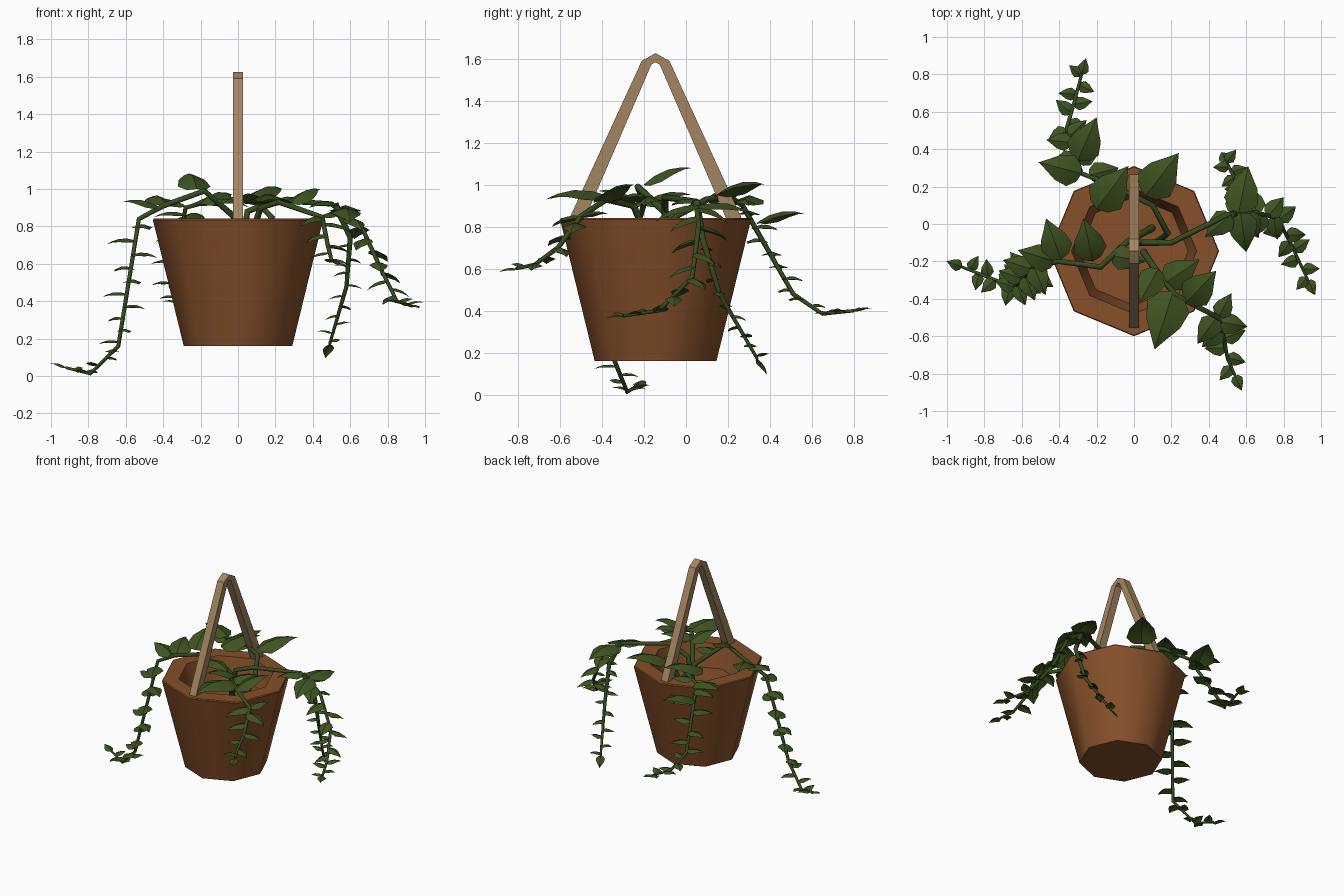
import bpy, math
from mathutils import Vector

cube = bpy.data.objects.get("Cube")
if cube:
    bpy.data.objects.remove(cube, do_unlink=True)


def material(name, rgb):
    m = bpy.data.materials.new(name)
    m.use_nodes = True
    m.diffuse_color = (*rgb, 1)
    m.node_tree.nodes["Principled BSDF"].inputs["Base Color"].default_value = (*rgb, 1)
    return m


TERRACOTTA = material("terracotta", (.24, .08, .023))
TAN = material("tan wood", (.37, .235, .12))
LEAF = material("leaf green", (.05, .088, .015))
STEM = material("stem green", (.037, .072, .014))


def select(ob):
    bpy.ops.object.select_all(action='DESELECT')
    ob.select_set(True)
    bpy.context.view_layer.objects.active = ob


def mesh_object(name, verts, faces, mat, angle):
    me = bpy.data.meshes.new(name)
    me.from_pydata(verts, [], faces)
    me.materials.append(mat)
    ob = bpy.data.objects.new(name, me)
    bpy.context.collection.objects.link(ob)
    select(ob)
    bpy.ops.object.shade_smooth_by_angle(angle=math.radians(angle))
    return ob


def tube(name, path, start, end, mat):
    """Round tube along a path, tapering from start to end radius."""
    cu = bpy.data.curves.new(name, 'CURVE')
    cu.dimensions = '3D'
    cu.bevel_depth = 1
    cu.bevel_resolution = 2
    cu.use_fill_caps = True
    sp = cu.splines.new('POLY')
    sp.points.add(len(path) - 1)
    for i, (pt, co) in enumerate(zip(sp.points, path)):
        pt.co = (*co, 1)
        pt.radius = start + (end - start) * i / (len(path) - 1)
    ob = bpy.data.objects.new(name, cu)
    bpy.context.collection.objects.link(ob)
    cu.materials.append(mat)
    select(ob)
    bpy.ops.object.convert(target='MESH')
    bpy.ops.object.shade_smooth_by_angle(angle=math.radians(50))


# Eight-sided pot, with rim and raised floor
SIDES, POT_Y = 8, -.145
profile = [(.29, .16), (.455, .835), (.45, .842), (.335, .842), (.29, .67)]
verts, faces = [], []
for r, z in profile:
    for k in range(SIDES):
        a = math.tau * k / SIDES
        verts.append((r * math.cos(a), POT_Y + r * math.sin(a), z))
for j in range(len(profile) - 1):
    for k in range(SIDES):
        n = (k + 1) % SIDES
        faces.append((j * SIDES + k, j * SIDES + n, (j + 1) * SIDES + n, (j + 1) * SIDES + k))
faces.append(tuple(reversed(range(SIDES))))
faces.append(tuple(range((len(profile) - 1) * SIDES, len(profile) * SIDES)))
mesh_object("pot", verts, faces, TERRACOTTA, 46)

# Flat-sided hanging handle: outer and inner edge, mirrored about the pot's centre
outer = [(.415, .83), (.066, 1.59), (0, 1.627)]
inner = [(.34, .83), (.02, 1.572), (0, 1.584)]
verts, faces = [], []
for o, i in zip(outer + outer[1::-1], inner + inner[1::-1]):
    flip = 1 if len(verts) < 4 * len(outer) else -1
    for (d, z), x in ((o, -.028), (o, .028), (i, .028), (i, -.028)):
        verts.append((x, POT_Y + flip * d, z))
for s in range(0, len(verts) - 4, 4):
    for k in range(4):
        n = (k + 1) % 4
        faces.append((s + k, s + n, s + 4 + n, s + 4 + k))
faces += [(3, 2, 1, 0), tuple(range(len(verts) - 4, len(verts)))]
mesh_object("handle", verts, faces, TAN, 20)

# Leaf outline: distance along the midrib, half width
OUTLINE = [(.06, .2), (.26, .36), (.55, .29), (.81, .12)]


def add_leaf(verts, faces, base, tip):
    """Pointed leaf folded along its midrib, arching from base to tip."""
    base, tip = Vector(base), Vector(tip)
    axis = tip - base
    size = axis.length
    side = axis.cross(Vector((0, 0, 1))).normalized()
    up = side.cross(axis).normalized()
    o = len(verts)
    verts.append(base)
    for t, w in OUTLINE:
        mid = base + axis * t + up * size * .5 * t * (1 - t)
        edge = up * size * w * .36
        verts.extend((mid + side * size * w - edge, mid, mid - side * size * w - edge))
    verts.append(tip)
    faces.extend(((o, o + 2, o + 1), (o, o + 3, o + 2)))
    for i in range(len(OUTLINE) - 1):
        q = o + 1 + 3 * i
        faces.extend(((q, q + 1, q + 4, q + 3), (q + 1, q + 2, q + 5, q + 4)))
    q = o + 1 + 3 * (len(OUTLINE) - 1)
    faces.extend(((q, q + 1, q + 3), (q + 1, q + 2, q + 3)))


# Vines: path, path index where small leaves begin, first leaf size, leaf droop
vines = {
    "right_vine": ([(.1, -.02, .67), (-.03, -.09, .86), (-.18, -.23, .99), (-.4, -.2, .91),
                    (-.53, -.22, .84), (-.64, -.34, .16), (-.79, -.28, .012),
                    (-.92, -.23, .045)], 4, .17, .12),
    "back_vine": ([(.12, -.1, .67), (.18, -.05, .85), (.1, .1, .93), (-.1, .2, .95),
                   (-.28, .27, .9), (-.36, .51, .48), (-.32, .65, .385),
                   (-.28, .8, .4)], 4, .17, .1),
    "left_vine": ([(.02, -.1, .67), (.05, -.1, .88), (.2, -.1, .94), (.5, .05, .92),
                   (.66, .06, .8), (.77, .03, .56), (.85, -.13, .4), (.93, -.3, .375)],
                  3, .18, .5),
    "left_branch": ([(.52, .05, .92), (.6, .08, .74), (.58, .16, .48), (.49, .34, .17)],
                    1, .09, .3),
    "front_vine": ([(.05, -.15, .67), (.12, -.25, .9), (.22, -.38, .93), (.45, -.5, .85),
                    (.48, -.61, .7), (.5, -.72, .62), (.54, -.81, .6)], 3, .17, .35),
}
TURNS = [65, -65, 100, -100]
for name, (path, first, large, droop) in vines.items():
    tube(name, path, .019, .008, STEM)
    pts = [Vector(p) for p in path[first:]]
    total = sum((b - a).length for a, b in zip(pts, pts[1:]))
    walked, due, count = 0, .04, 0
    verts, faces = [], []
    for a, b in zip(pts, pts[1:]):
        seg = (b - a).length
        heading = math.atan2(b.y - a.y, b.x - a.x)
        while due < walked + seg:
            f = due / total
            size = large * (1 - f) + .085 * f
            ang = heading + math.radians(TURNS[count % len(TURNS)])
            base = a.lerp(b, (due - walked) / seg)
            out = Vector((math.cos(ang), math.sin(ang), -droop if f < .8 else .1))
            add_leaf(verts, faces, base, base + out.normalized() * size)
            due += .08 - .03 * f
            count += 1
        walked += seg
    # Leaf at the tip of the vine
    out = (pts[-1] - pts[-2]).normalized()
    add_leaf(verts, faces, pts[-1], pts[-1] + out * .09)
    mesh_object(name + "_leaves", verts, faces, LEAF, 25)

# Broad leaves over the pot: base x, y, z and tip x, y, z
broad = [
    (.06, .15, .95, .24, .38, 1.0), (-.2, .08, .92, -.03, .31, .97),
    (-.22, -.2, 1.0, -.27, .03, 1.08), (-.39, -.19, .92, -.47, .03, .95),
    (.21, -.36, .94, .11, -.67, .93), (.28, -.42, .92, .44, -.25, 1.0),
    (.16, -.32, .92, .35, -.19, .94), (.13, -.24, .92, .03, -.42, .97),
    (.56, .06, .9, .61, .31, .86), (.57, .06, .9, .6, -.15, .82),
    (.52, .05, .92, .38, -.07, .9), (-.28, .27, .91, -.51, .33, .93),
    (-.24, .26, .92, -.08, .3, .9), (-.3, .34, .82, -.2, .57, .86),
    (-.42, -.2, .9, -.62, -.14, .93), (-.12, -.17, .94, .06, -.2, .9),
    (.45, -.5, .85, .52, -.37, .86), (.44, -.5, .85, .34, -.64, .8),
]
verts, faces = [], []
for leaf in broad:
    add_leaf(verts, faces, leaf[:3], leaf[3:])
mesh_object("broad_leaves", verts, faces, LEAF, 25)
